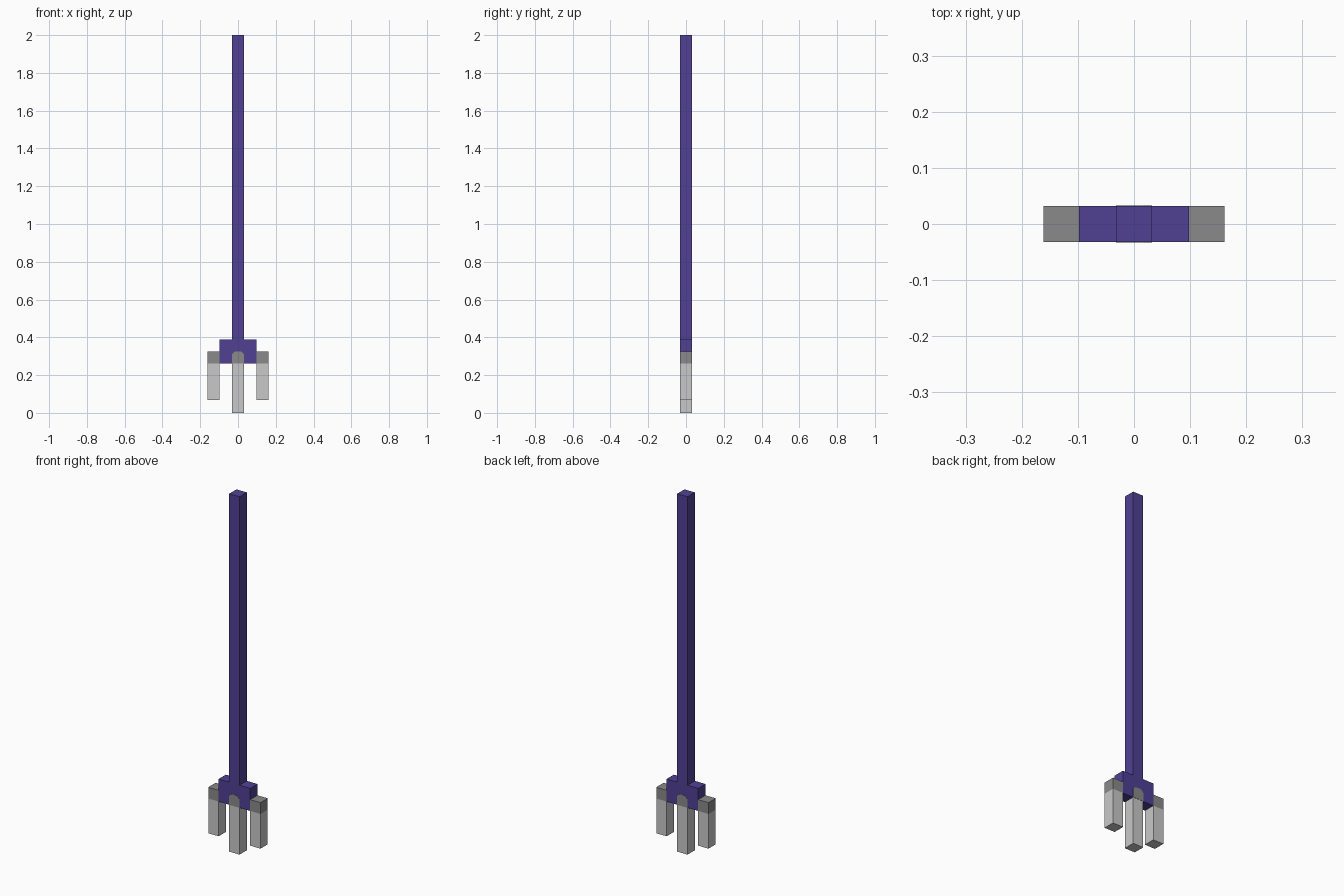
import bpy, bmesh

if "Cube" in bpy.data.objects:
    bpy.data.objects.remove(bpy.data.objects["Cube"])


def material(name, srgb):
    m = bpy.data.materials.new(name)
    lin = [((c / 255 + 0.055) / 1.055) ** 2.4 for c in srgb]
    m.diffuse_color = (*lin, 1)
    m.use_nodes = True
    m.node_tree.nodes["Principled BSDF"].inputs["Base Color"].default_value = m.diffuse_color
    return m


purple = material("purple", (80, 65, 148))
light_grey = material("light grey", (201, 201, 201))
dark_grey = material("dark grey", (138, 138, 138))

H = 0.032      # half thickness of every bar
JOIN = 0.262   # underside of the crosspiece
CAP = 0.325    # top of the tines


def prism(name, outline, mats, y0=-H, y1=H, cut=None):
    """Extrude an x-z outline along y; faces above the cut height get the second material."""
    bm = bmesh.new()
    face = bm.faces.new([bm.verts.new((x, y0, z)) for x, z in outline])
    new = bmesh.ops.extrude_face_region(bm, geom=[face])["geom"]
    for v in new:
        if isinstance(v, bmesh.types.BMVert):
            v.co.y = y1
    if cut is not None:
        bmesh.ops.bisect_plane(bm, geom=bm.verts[:] + bm.edges[:] + bm.faces[:],
                               plane_co=(0, 0, cut), plane_no=(0, 0, 1))
        for f in bm.faces:
            f.material_index = int(f.calc_center_median().z > cut + 1e-4)
    bmesh.ops.recalc_face_normals(bm, faces=bm.faces[:])
    mesh = bpy.data.meshes.new(name)
    bm.to_mesh(mesh)
    bm.free()
    for m in mats:
        mesh.materials.append(m)
    obj = bpy.data.objects.new(name, mesh)
    bpy.context.collection.objects.link(obj)
    return obj


def rect(x0, x1, z0, z1):
    return [(x0, z0), (x1, z0), (x1, z1), (x0, z1)]


# Handle and crosspiece
prism("shaft", rect(-H, H, 0.388, 2.0), [purple])
prism("crosspiece", rect(-0.098, 0.098, JOIN, 0.388), [purple])

# Outer tines with dark upper ends
for side, x in (("left", -0.1295), ("right", 0.1295)):
    prism(side + "_tine", rect(x - H, x + H, 0.068, CAP),
          [light_grey, dark_grey], cut=JOIN)

# Longer middle tine
prism("middle_tine", rect(-H, H, 0, JOIN), [light_grey])

# Dark socket plates with clipped corners on both faces of the crosspiece
socket = [(-H, JOIN), (H, JOIN), (H, 0.31), (0.017, CAP), (-0.017, CAP), (-H, 0.31)]
for side, s in (("front", -1), ("back", 1)):
    prism(side + "_socket", socket, [dark_grey], s * (H - 0.001), s * (H + 0.001))
